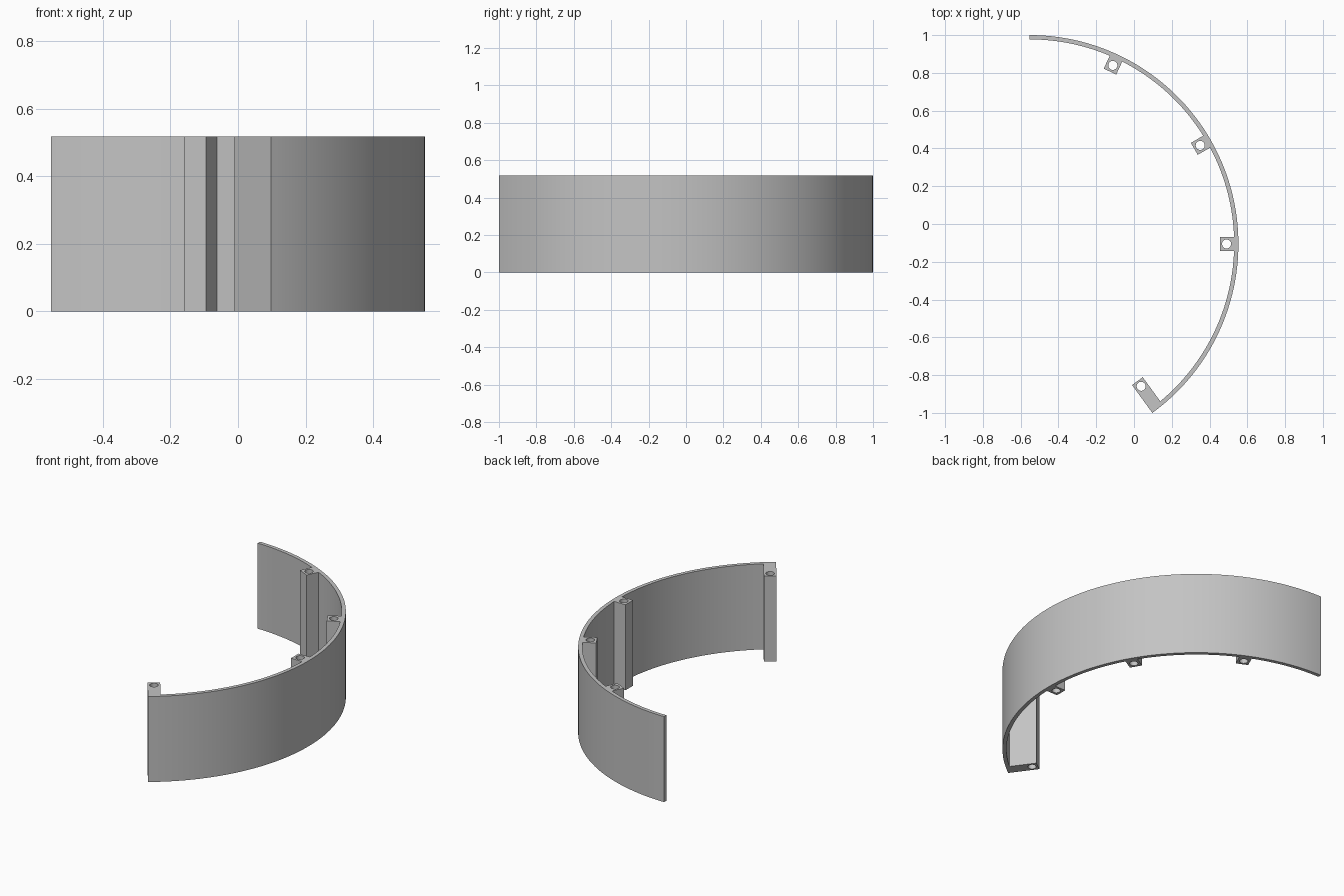
import bpy
import bmesh
from math import sin, cos, asin, sqrt, radians, degrees, pi

if "Cube" in bpy.data.objects:
    bpy.data.objects.remove(bpy.data.objects["Cube"])

HEIGHT = 0.518
R_OUT, R_IN = 1.1056, 1.083       # wall radii
CX, CY = -0.5528, -0.1056         # centre of the arc
START, END = -54, 90              # arc span in degrees
POST_W, POST_R = 0.073, 1.007     # small posts: width, inner face radius
BAR_W, BAR_R = 0.07, 0.923        # end bar: width, inner face radius
HOLE_R = 0.024


def local(angle, r, t=0.0):
    """Point at radius r along a direction, shifted sideways by t."""
    a = radians(angle)
    return (CX + r * cos(a) - t * sin(a), CY + r * sin(a) + t * cos(a))


def arc(r, a0, a1):
    n = max(2, round(abs(a1 - a0) / 1.5))
    return [local(a0 + (a1 - a0) * i / n, r) for i in range(n + 1)]


def circle(centre, r, n=24):
    return [(centre[0] + r * cos(2 * pi * i / n),
             centre[1] + r * sin(2 * pi * i / n)) for i in range(n)]


# Outline: outer arc, then back along the inner arc around each post
outline = arc(R_OUT, START, END)
holes = []
half = degrees(asin(POST_W / 2 / R_IN))
here = END
for angle in (65, 30, 0):
    outline += arc(R_IN, here, angle + half)
    outline += [local(angle, POST_R, POST_W / 2),
                local(angle, POST_R, -POST_W / 2)]
    holes.append(circle(local(angle, 1.043), HOLE_R))
    here = angle - half

# Long radial bar closing the front end
outline += arc(R_IN, here, START + degrees(asin(BAR_W / R_IN)))
outline += [local(START, BAR_R, BAR_W), local(START, BAR_R)]
holes.append(circle(local(START, 0.957, BAR_W / 2), HOLE_R))

# Filled profile with through holes, extruded to full height
curve = bpy.data.curves.new("curved_panel", "CURVE")
curve.dimensions = "2D"
curve.fill_mode = "BOTH"
curve.extrude = HEIGHT / 2
for loop in [outline] + holes:
    spline = curve.splines.new("POLY")
    spline.points.add(len(loop) - 1)
    for point, (x, y) in zip(spline.points, loop):
        point.co = (x, y, HEIGHT / 2, 1)
    spline.use_cyclic_u = True

panel = bpy.data.objects.new("curved_panel_with_posts", curve)
panel.location.z = HEIGHT / 2
bpy.context.collection.objects.link(panel)
bpy.ops.object.select_all(action="DESELECT")
panel.select_set(True)
bpy.context.view_layer.objects.active = panel
bpy.ops.object.convert(target="MESH")
panel = bpy.context.object

# Weld caps to walls and stand the part on the ground
bm = bmesh.new()
bm.from_mesh(panel.data)
bmesh.ops.remove_doubles(bm, verts=bm.verts, dist=0.0001)
bmesh.ops.recalc_face_normals(bm, faces=bm.faces)
low = min(v.co.z for v in bm.verts)
for v in bm.verts:
    v.co.z -= low
bm.to_mesh(panel.data)
bm.free()
panel.location.z = 0
bpy.ops.object.shade_smooth_by_angle(angle=radians(30))

# Plain grey finish
grey = bpy.data.materials.new("plain_grey")
grey.use_nodes = True
colour = (0.55, 0.55, 0.55, 1)
grey.diffuse_color = colour
grey.node_tree.nodes["Principled BSDF"].inputs["Base Color"].default_value = colour
panel.data.materials.clear()
panel.data.materials.append(grey)
